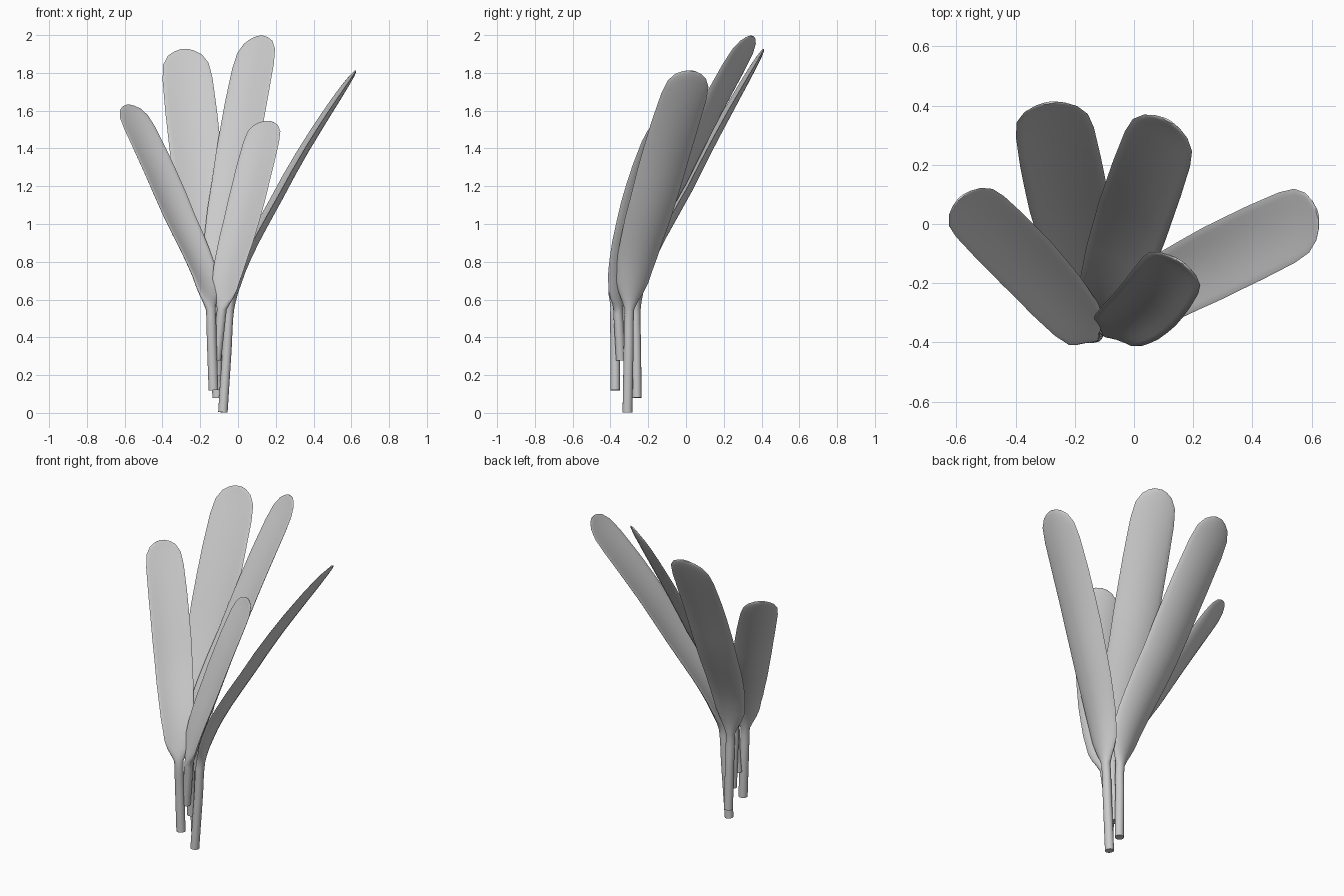
import bpy, bmesh, math
from mathutils import Vector

if "Cube" in bpy.data.objects:
    bpy.data.objects.remove(bpy.data.objects["Cube"])

SIDES = 20
# blade profile: position along blade, full width, half thickness, trough depth
PROFILE = [(0, .052, .025, 0), (.03, .088, .023, .005), (.06, .13, .020, .013),
           (.1, .17, .018, .022), (.2, .208, .015, .029), (.35, .236, .014, .030),
           (.55, .25, .013, .028), (.75, .25, .012, .024), (.88, .242, .010, .018),
           (.94, .22, .008, .013), (.975, .165, .007, .008), (.992, .10, .006, .003),
           (1, .04, .004, 0)]


def spline(pts, u):
    """Chord-length weighted Hermite curve through pts, u counted in segments."""
    n = len(pts)
    h = [(b - a).length for a, b in zip(pts, pts[1:])]
    v = [(b - a) / l for a, b, l in zip(pts, pts[1:], h)]
    m = [(v[i - 1] * h[i] + v[i] * h[i - 1]) / (h[i - 1] + h[i]) for i in range(1, n - 1)]
    m = [(v[0] * 3 - m[0]) / 2] + m + [(v[-1] * 3 - m[-1]) / 2]
    i = min(int(u), n - 2)
    t = u - i
    return (pts[i] * (2 * t ** 3 - 3 * t * t + 1) + m[i] * h[i] * (t ** 3 - 2 * t * t + t)
            + pts[i + 1] * (3 * t * t - 2 * t ** 3) + m[i + 1] * h[i] * (t ** 3 - t * t))


def profile(s):
    for lo, hi in zip(PROFILE, PROFILE[1:]):
        if s <= hi[0]:
            f = (s - lo[0]) / (hi[0] - lo[0])
            return [l + (h - l) * f for l, h in zip(lo[1:], hi[1:])]
    return PROFILE[-1][1:]


def leaf(name, foot, neck, mid, tip, across, scale=1.0):
    """Round stem that flattens into a cupped blade, lofted along one path."""
    foot, neck, mid, tip, across = map(Vector, (foot, neck, mid, tip, across))
    pts = [foot, foot.lerp(neck, .6), neck, mid, tip]
    stations = [(i * .2, 0) for i in range(10)]
    blade = sorted({p[0] for p in PROFILE} | {.15, .27, .45, .65, .82, .91, .96, .985, .997})
    stations += [(2 + 2 * s, s) for s in blade]
    bm = bmesh.new()
    rings = []
    for u, s in stations:
        c = spline(pts, u)
        tan = (spline(pts, min(u + .02, 4)) - spline(pts, max(u - .02, 0))).normalized()
        side = (across - tan * across.dot(tan)).normalized()
        inner = side.cross(tan)
        width, thick, cup = profile(s)
        width *= 1 + (scale - 1) * min(1, s * 8)
        ring = []
        for k in range(SIDES):
            a = 2 * math.pi * k / SIDES
            x, y = math.cos(a), math.sin(a)
            ring.append(bm.verts.new(c + side * (x * width / 2)
                                     + inner * (y * thick + cup * (x * x - .5))))
        rings.append(ring)
    for r0, r1 in zip(rings, rings[1:]):
        for k in range(SIDES):
            j = (k + 1) % SIDES
            bm.faces.new((r0[k], r0[j], r1[j], r1[k]))
    bm.faces.new(rings[0])
    bm.faces.new(rings[-1])
    bmesh.ops.recalc_face_normals(bm, faces=bm.faces)
    me = bpy.data.meshes.new(name)
    bm.to_mesh(me)
    bm.free()
    ob = bpy.data.objects.new(name, me)
    bpy.context.collection.objects.link(ob)
    bpy.ops.object.select_all(action='DESELECT')
    ob.select_set(True)
    bpy.context.view_layer.objects.active = ob
    bpy.ops.object.shade_smooth_by_angle(angle=math.radians(50))


# five leaves bunched at the stems and fanning out
leaf("left_leaf", (-.13, -.375, .12), (-.145, -.375, .55), (-.345, -.15, 1.1),
     (-.585, .09, 1.63), (.79, .61, 0), .88)
leaf("back_left_leaf", (-.11, -.26, .08), (-.12, -.265, .55), (-.21, .04, 1.25),
     (-.285, .41, 1.925), (1, .12, .05), 1.1)
leaf("back_right_leaf", (-.11, -.30, .2), (-.11, -.32, .56), (-.01, -.01, 1.3),
     (.115, .35, 1.995), (1, -.55, .1), 1.04)
leaf("front_leaf", (-.115, -.345, .28), (-.085, -.36, .55), (.04, -.28, 1.07),
     (.155, -.125, 1.545), (.84, -.54, 0), .93)
leaf("right_leaf", (-.08, -.31, .003), (-.045, -.30, .55), (.24, -.15, 1.2),
     (.62, .035, 1.81), (.22, -.97, .15), 1.02)
